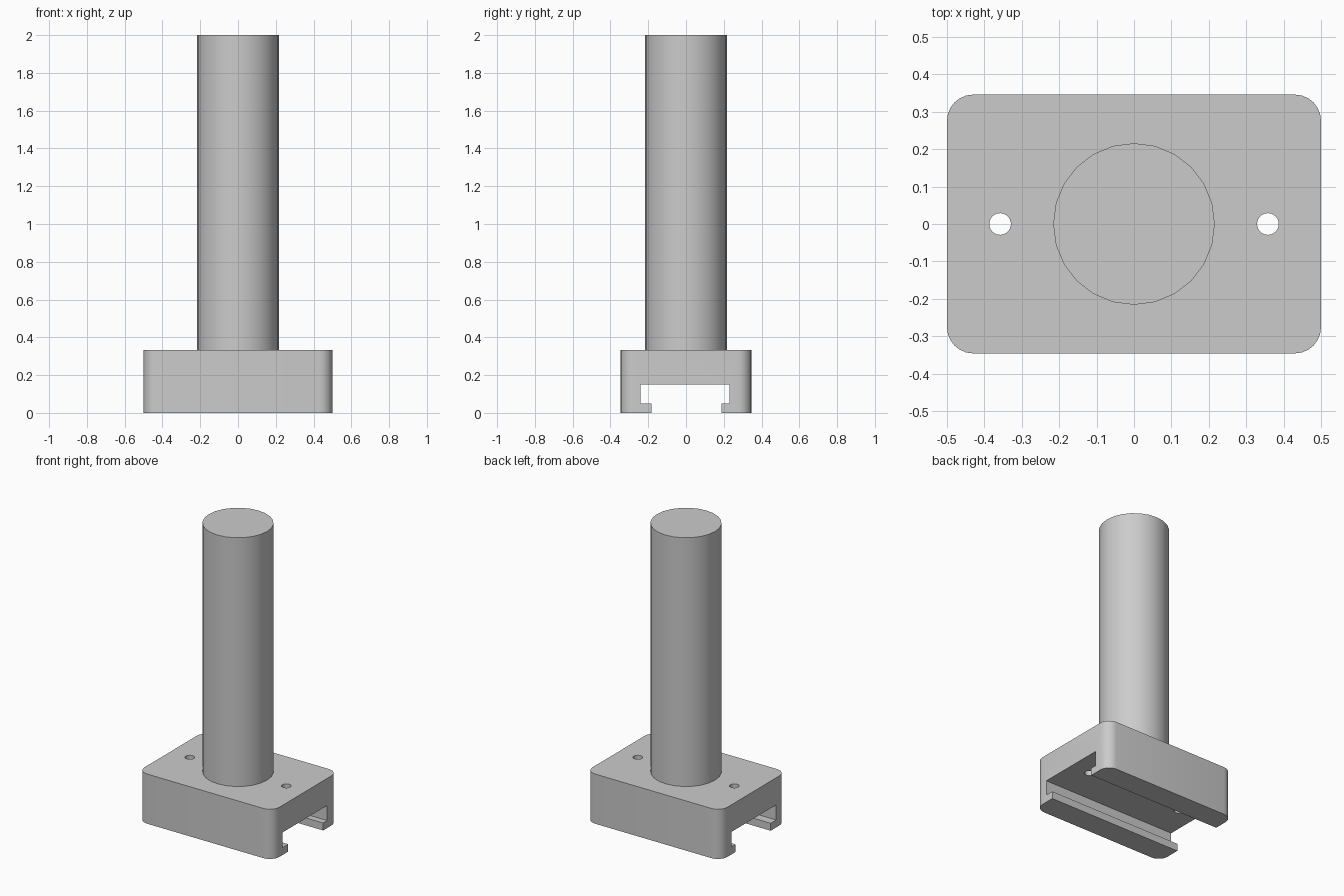
import bpy, bmesh, math

if "Cube" in bpy.data.objects:
    bpy.data.objects.remove(bpy.data.objects["Cube"])

BASE_TOP = 0.333
HALF_X, HALF_Y, CORNER = 0.5, 0.346, 0.07

grey = bpy.data.materials.new("plain grey")
grey.diffuse_color = (0.6, 0.6, 0.6, 1)
grey.use_nodes = True
grey.node_tree.nodes["Principled BSDF"].inputs["Base Color"].default_value = grey.diffuse_color


def prism(name, outline, offset):
    """Extrude a closed outline of 3D points along an offset."""
    bm = bmesh.new()
    face = bm.faces.new([bm.verts.new(p) for p in outline])
    grown = bmesh.ops.extrude_face_region(bm, geom=[face])["geom"]
    verts = [g for g in grown if isinstance(g, bmesh.types.BMVert)]
    bmesh.ops.translate(bm, verts=verts, vec=offset)
    bmesh.ops.recalc_face_normals(bm, faces=bm.faces)
    mesh = bpy.data.meshes.new(name)
    bm.to_mesh(mesh)
    bm.free()
    mesh.materials.append(grey)
    obj = bpy.data.objects.new(name, mesh)
    bpy.context.collection.objects.link(obj)
    return obj


def arc(cx, cy, z, r, start, sweep, steps):
    """Points along an arc, angles in degrees, both ends included."""
    angles = [math.radians(start + sweep * i / steps) for i in range(steps + 1)]
    return [(cx + r * math.cos(a), cy + r * math.sin(a), z) for a in angles]


def circle(cx, z, r, sides):
    return arc(cx, 0, z, r, 0, 360, sides)[:-1]


# Base block with rounded vertical corners
outline = []
for i, (sx, sy) in enumerate([(1, 1), (-1, 1), (-1, -1), (1, -1)]):
    outline += arc(sx * (HALF_X - CORNER), sy * (HALF_Y - CORNER), 0, CORNER, 90 * i, 90, 6)
base = prism("base_block", outline, (0, 0, BASE_TOP))

# T-shaped slot running along the underside
slot_profile = [(-0.183, -0.1), (0.188, -0.1), (0.188, 0.05), (0.231, 0.05),
                (0.231, 0.151), (-0.241, 0.151), (-0.241, 0.05), (-0.183, 0.05)]
cutters = [prism("slot_cutter", [(-0.6, y, z) for y, z in slot_profile], (1.2, 0, 0))]

# Screw holes on both sides of the post, opening into the slot
for side, x in (("left", -0.358), ("right", 0.358)):
    cutters.append(prism(side + "_hole_cutter", circle(x, 0.1, 0.029, 24), (0, 0, 0.4)))

for cutter in cutters:
    cutter.hide_render = True
    cutter.hide_set(True)
    mod = base.modifiers.new(cutter.name, "BOOLEAN")
    mod.operation = "DIFFERENCE"
    mod.solver = "EXACT"
    mod.object = cutter
    bpy.context.view_layer.objects.active = base
    bpy.ops.object.modifier_apply(modifier=mod.name)
    bpy.data.objects.remove(cutter)

# Upright round post
post = prism("post", circle(0, BASE_TOP, 0.216, 24), (0, 0, 2 - BASE_TOP))

# Smooth round sides, keep real edges sharp
for obj in (base, post):
    bpy.ops.object.select_all(action="DESELECT")
    obj.select_set(True)
    bpy.context.view_layer.objects.active = obj
    bpy.ops.object.shade_smooth_by_angle(angle=math.radians(30))
